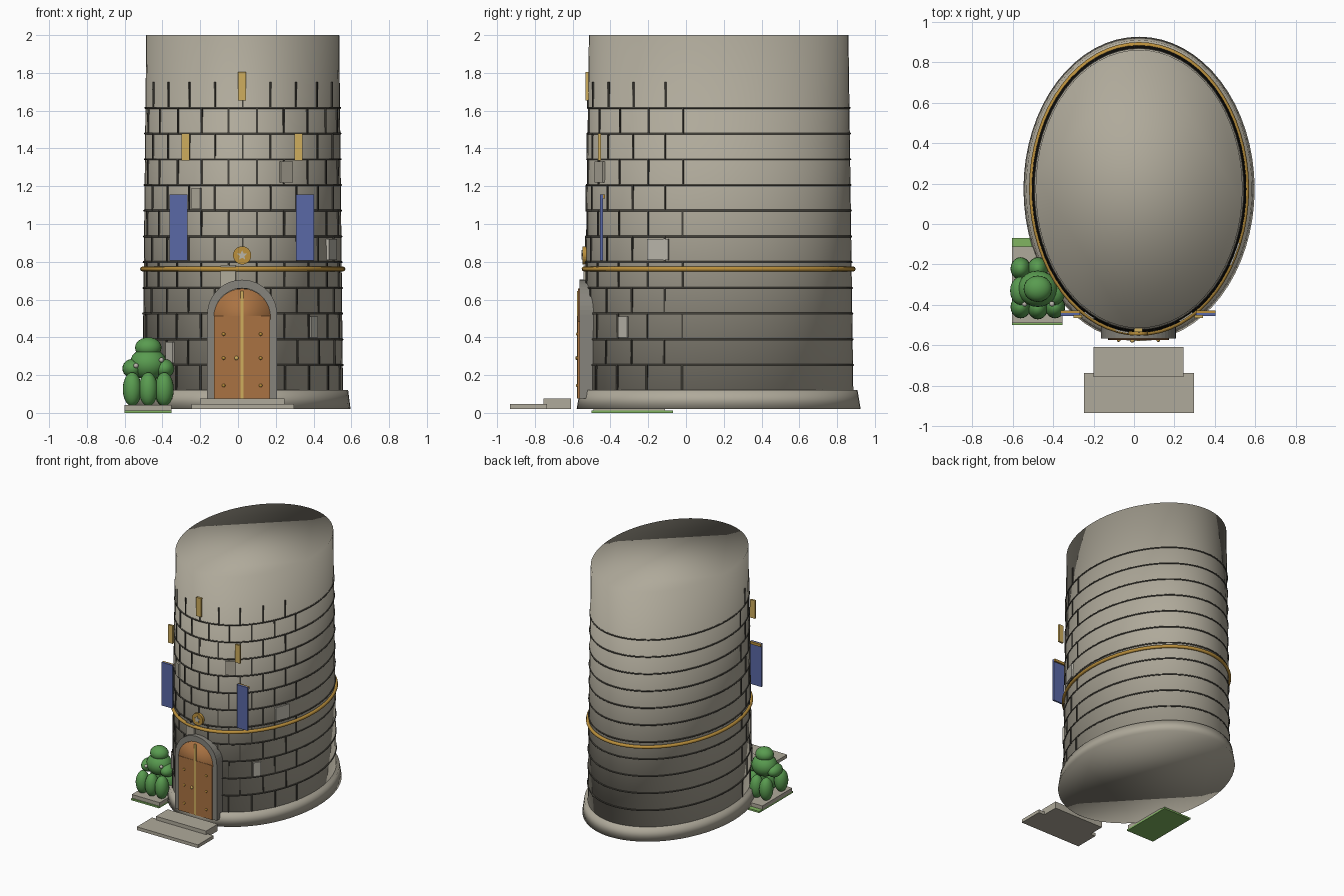
import bpy, bmesh
from math import sin, cos, pi, radians, asin, atan2
from mathutils import Matrix, Vector

if "Cube" in bpy.data.objects:
    bpy.data.objects.remove(bpy.data.objects["Cube"])

CX, CY = 0.025, 0.173      # tower axis
DOOR_X = 0.022


def material(name, rgb):
    m = bpy.data.materials.new(name)
    m.use_nodes = True
    m.diffuse_color = (*rgb, 1)
    m.node_tree.nodes["Principled BSDF"].inputs["Base Color"].default_value = (*rgb, 1)
    return m


STONE = material("stone", (0.43, 0.40, 0.325))
PALE = material("pale stone", (0.48, 0.46, 0.40))
TRIM = material("trim stone", (0.24, 0.23, 0.20))
MORTAR = material("mortar", (0.06, 0.056, 0.045))
GOLD = material("gold", (0.50, 0.28, 0.045))
LAMP = material("pale gold", (0.62, 0.42, 0.11))
WOOD = material("wood", (0.40, 0.17, 0.055))
BLUE = material("blue cloth", (0.10, 0.14, 0.38))
LEAF = material("leaf", (0.10, 0.33, 0.08))
GRASS = material("grass", (0.22, 0.46, 0.12))


def finish(bm, name, mat, smooth=False):
    bmesh.ops.recalc_face_normals(bm, faces=bm.faces)
    for f in bm.faces:
        f.smooth = smooth
    mesh = bpy.data.meshes.new(name)
    bm.to_mesh(mesh)
    bm.free()
    mesh.materials.append(mat)
    ob = bpy.data.objects.new(name, mesh)
    bpy.context.collection.objects.link(ob)
    return ob


def box(name, mat, x, y, z):
    """Box from (min, max) pairs."""
    bm = bmesh.new()
    bmesh.ops.create_cube(bm, size=1)
    for v in bm.verts:
        v.co = Vector([a + (b - a) * (c + 0.5) for (a, b), c in zip((x, y, z), v.co)])
    return finish(bm, name, mat)


def ball(name, mat, centre, radii):
    bm = bmesh.new()
    bmesh.ops.create_uvsphere(bm, u_segments=20, v_segments=12, radius=1)
    bmesh.ops.transform(bm, verts=bm.verts,
                        matrix=Matrix.Translation(centre) @ Matrix.Diagonal((*radii, 1)))
    return finish(bm, name, mat, True)


def oval(name, mat, profile, ring=False, n=64):
    """Sweep (rx, ry, z) points round the tower axis; capped solid or closed ring."""
    bm = bmesh.new()
    loops = [[bm.verts.new((CX + rx * cos(2 * pi * i / n), CY + ry * sin(2 * pi * i / n), z))
              for i in range(n)] for rx, ry, z in profile]
    pairs = list(zip(loops, loops[1:]))
    if ring:
        pairs.append((loops[-1], loops[0]))
    else:
        bm.faces.new(loops[0])
        bm.faces.new(loops[-1])
    for a, b in pairs:
        for i in range(n):
            j = (i + 1) % n
            bm.faces.new((a[i], a[j], b[j], b[i]))
    return finish(bm, name, mat, True)


def hoop(name, mat, rx, ry, z, r, sides=8):
    ang = [2 * pi * k / sides for k in range(sides)]
    return oval(name, mat, [(rx + r * cos(a), ry + r * cos(a), z + r * sin(a)) for a in ang], True)


def plate(name, mat, outline, y0, y1, smooth=False):
    """Extrude an x-z outline from y0 to y1."""
    bm = bmesh.new()
    face = bm.faces.new([bm.verts.new((x, y0, z)) for x, z in outline])
    out = bmesh.ops.extrude_face_region(bm, geom=[face])
    for v in out["geom"]:
        if isinstance(v, bmesh.types.BMVert):
            v.co.y = y1
    return finish(bm, name, mat, smooth)


def arc(r, z, start, end, n):
    return [(DOOR_X + r * cos(radians(start + (end - start) * i / n)),
             z + r * sin(radians(start + (end - start) * i / n))) for i in range(n + 1)]


def wall(z):
    t = (z - 0.1) / 1.9
    return 0.531 - 0.02 * t, 0.713 - 0.026 * t


def on_wall(bm, angle, z, size):
    """Block lying on the wall, angle measured from the front towards +x."""
    rx, ry = wall(z)
    turn = atan2(ry * sin(angle), rx * cos(angle))
    m = (Matrix.Translation((CX + rx * sin(angle), CY - ry * cos(angle), z))
         @ Matrix.Rotation(turn, 4, 'Z') @ Matrix.Diagonal((*size, 1)))
    bmesh.ops.create_cube(bm, size=1, matrix=m)
    return turn


# Tower and footing
oval("tower_wall", STONE, [(*wall(0.03), 0.03), (*wall(2), 2.0)])
oval("footing", STONE, [(0.571, 0.752, 0.02), (0.558, 0.735, 0.12)])

# Mortar courses and staggered joints
COURSE = 0.1362
joints = bmesh.new()
for k in range(12):
    z = 0.117 + COURSE * k
    if k:
        hoop("mortar_course", MORTAR, *wall(z), z, 0.006, 6)
    half = 4 if k % 2 else 4.5
    for i in range(int(2 * half) + 1):
        on_wall(joints, radians(16.5 * (i - half)), z + COURSE / 2, (0.009, 0.012, COURSE))
finish(joints, "mortar_joints", MORTAR)

# Raised stones
for x, z, span, mat in ((0.253, 1.275, 0.065, STONE), (-0.217, 1.135, 0.045, STONE),
                        (0.491, 0.865, 0.042, PALE), (0.397, 0.455, 0.034, PALE),
                        (-0.356, 0.32, 0.038, PALE), (-0.05, 0.725, 0.08, STONE)):
    angle = asin((x - CX) / wall(z)[0])
    bm = bmesh.new()
    rx, ry = wall(z)
    width = span / cos(atan2(ry * sin(angle), rx * cos(angle)))
    on_wall(bm, angle, z, (width, 0.024, 0.11))
    finish(bm, "raised_stone", mat)

# Gold belt
hoop("gold_belt", GOLD, 0.53, 0.712, 0.762, 0.0135)

# Banners, rods and lit windows
box("top_window", LAMP, (0.001, 0.043), (-0.533, -0.50), (1.655, 1.805))
for s in (-1, 1):
    bx, wx = DOOR_X - 0.002 + s * 0.335, DOOR_X + s * 0.299
    box("banner", BLUE, (bx - 0.048, bx + 0.048), (-0.454, -0.440), (0.808, 1.155))
    box("banner_rod", GOLD, (bx - 0.048, bx + 0.048), (-0.440, -0.428), (1.135, 1.155))
    box("side_window", LAMP, (wx - 0.021, wx + 0.021), (-0.465, -0.45), (1.335, 1.48))

# Door surround and door
surround = ([(DOOR_X + 0.185, 0.075)] + arc(0.185, 0.52, 0, 180, 24) + [(DOOR_X - 0.185, 0.075),
            (DOOR_X - 0.148, 0.075)] + arc(0.148, 0.512, 180, 0, 24) + [(DOOR_X + 0.148, 0.075)])
plate("door_surround", TRIM, surround, -0.565, -0.46)
plate("door_arch", WOOD, arc(0.15, 0.508, 0, 350, 35), -0.572, -0.48, True)
for s in (-1, 1):
    xs = sorted((DOOR_X + s * 0.003, DOOR_X + s * 0.148))
    box("door_leaf", WOOD, xs, (-0.574, -0.48), (0.075, 0.512))
    for z in (0.145, 0.29, 0.417):
        ball("door_stud", GOLD, (DOOR_X + s * 0.098, -0.575, z), (0.009, 0.007, 0.009))
box("door_strip", LAMP, (DOOR_X - 0.008, DOOR_X + 0.008), (-0.578, -0.50), (0.075, 0.645))
ball("door_knob", LAMP, (DOOR_X - 0.03, -0.577, 0.29), (0.011, 0.009, 0.011))

# Emblem with star
plate("emblem", GOLD, arc(0.048, 0.834, 0, 348.75, 31), -0.549, -0.51)
star = []
for i in range(10):
    r, a = (0.028, 0.013)[i % 2], pi / 2 + i * pi / 5
    star.append((DOOR_X + r * cos(a), 0.834 + r * sin(a)))
plate("emblem_star", PALE, star, -0.553, -0.546)

# Steps
box("upper_step", STONE, (-0.2, 0.245), (-0.755, -0.608), (0.02, 0.075))
box("lower_step", STONE, (-0.247, 0.297), (-0.933, -0.737), (0.02, 0.046))

# Planting bed and shrub
box("grass_bed", GRASS, (-0.602, -0.353), (-0.50, -0.07), (0.0, 0.013))
box("bed_slab", STONE, (-0.602, -0.353), (-0.49, -0.11), (0.013, 0.042))
for x, y in ((-0.56, -0.22), (-0.475, -0.22), (-0.56, -0.41), (-0.475, -0.415), (-0.39, -0.41),
             (-0.395, -0.30)):
    ball("shrub_lower", LEAF, (x, y, 0.125), (0.05, 0.056, 0.09))
for x in (-0.56, -0.39):
    ball("shrub_side", LEAF, (x, -0.33, 0.235), (0.052, 0.07, 0.05))
ball("shrub_middle", LEAF, (-0.475, -0.32, 0.26), (0.098, 0.09, 0.085))
ball("shrub_top", LEAF, (-0.475, -0.32, 0.345), (0.07, 0.065, 0.055))
for x, z in ((-0.54, 0.25), (-0.405, 0.28)):
    ball("blossom", PALE, (x, -0.395, z), (0.013, 0.013, 0.013))
